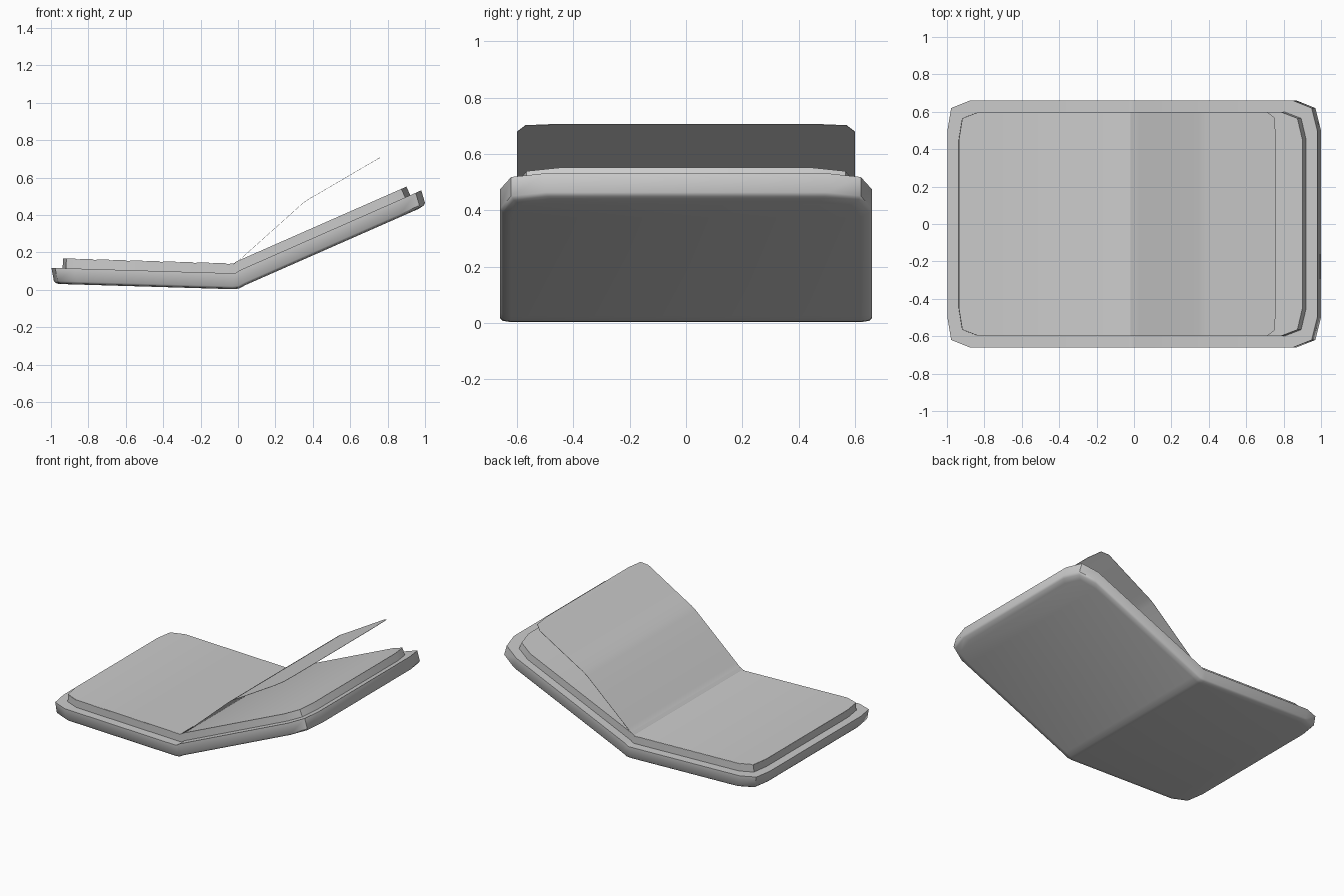
import bpy, math

if "Cube" in bpy.data.objects:
    bpy.data.objects.remove(bpy.data.objects["Cube"])

# Bend of the spread: (x, z, slope) stations along the underside of the spine
BEND = [(-0.03, 0.003, -0.03), (0.005, 0.006, 0.2), (0.04, 0.025, 0.44)]


def bent(u, h):
    """Point on the bent spread: u along the underside, h above it."""
    if u <= BEND[0][0]:
        bx, bz, m = BEND[0]
    elif u >= BEND[2][0]:
        bx, bz, m = BEND[2]
    else:
        bx, bz, m = BEND[1]
    n = math.hypot(1, m)
    return u - m / n * h, bz + m * (u - bx) + h / n


def layer(left, right, half, h, side=0.66):
    """One rounded-corner level of a slab; half gives the three corner widths."""
    us = [left, left + 0.02 * side / 0.66, left + 0.12 * side / 0.66]
    us += [b[0] for b in BEND]
    us += [right - 0.13 * side / 0.66, right - 0.03 * side / 0.66, right]
    ws = list(half) + [half[2]] * 3 + list(reversed(half))
    return [(*bent(u, h), w) for u, w in zip(us, ws)]


def slab(name, layers, angle):
    """Stack levels of (x, z, half width) stations into a closed solid."""
    n = len(layers[0])
    verts, faces = [], []
    for lay in layers:
        verts += [(x, -w, z) for x, z, w in lay]
        verts += [(x, w, z) for x, z, w in reversed(lay)]
    m = 2 * n
    for k in range(len(layers) - 1):
        for i in range(m):
            j = (i + 1) % m
            faces.append((k * m + i, k * m + j, (k + 1) * m + j, (k + 1) * m + i))
    top = (len(layers) - 1) * m
    for i in range(n - 1):
        q = (i, i + 1, m - 2 - i, m - 1 - i)
        faces.append(q[::-1])
        faces.append(tuple(top + v for v in q))
    mesh = bpy.data.meshes.new(name)
    mesh.from_pydata(verts, [], faces)
    ob = bpy.data.objects.new(name, mesh)
    bpy.context.collection.objects.link(ob)
    bpy.context.view_layer.objects.active = ob
    ob.select_set(True)
    bpy.ops.object.shade_smooth_by_angle(angle=math.radians(angle))
    ob.select_set(False)
    return ob


# Cover with a rounded lower edge and slightly flared ends
slab("cover", [
    layer(-0.96, 0.965, (0.47, 0.585, 0.62), 0.0),
    layer(-0.975, 0.994, (0.49, 0.61, 0.65), 0.005),
    layer(-0.985, 1.006, (0.50, 0.62, 0.66), 0.015),
    layer(-1.0, 1.014, (0.50, 0.62, 0.66), 0.085),
], 50)

# Page block
PAGE = (0.45, 0.565, 0.60)
slab("page_block", [
    layer(-0.94, 0.955, PAGE, 0.08, 0.6),
    layer(-0.94, 0.955, PAGE, 0.135, 0.6),
], 40)

# Turning page: lies on the left half and lifts off at the spine
flat = layer(-0.94, 0.955, PAGE, 0.1355, 0.6)[:4]
lift = [(0.0, 0.15), (0.03, 0.178), (0.2, 0.33), (0.345, 0.46), (0.38, 0.485), (0.43, 0.513)]
page = flat + [(x, z, 0.60) for x, z in lift]
page += [(0.71, 0.677, 0.60), (0.75, 0.70, 0.57), (0.76, 0.705, 0.45)]
slab("turning_page", [page, [(x, z + 0.002, w) for x, z, w in page]], 40)
